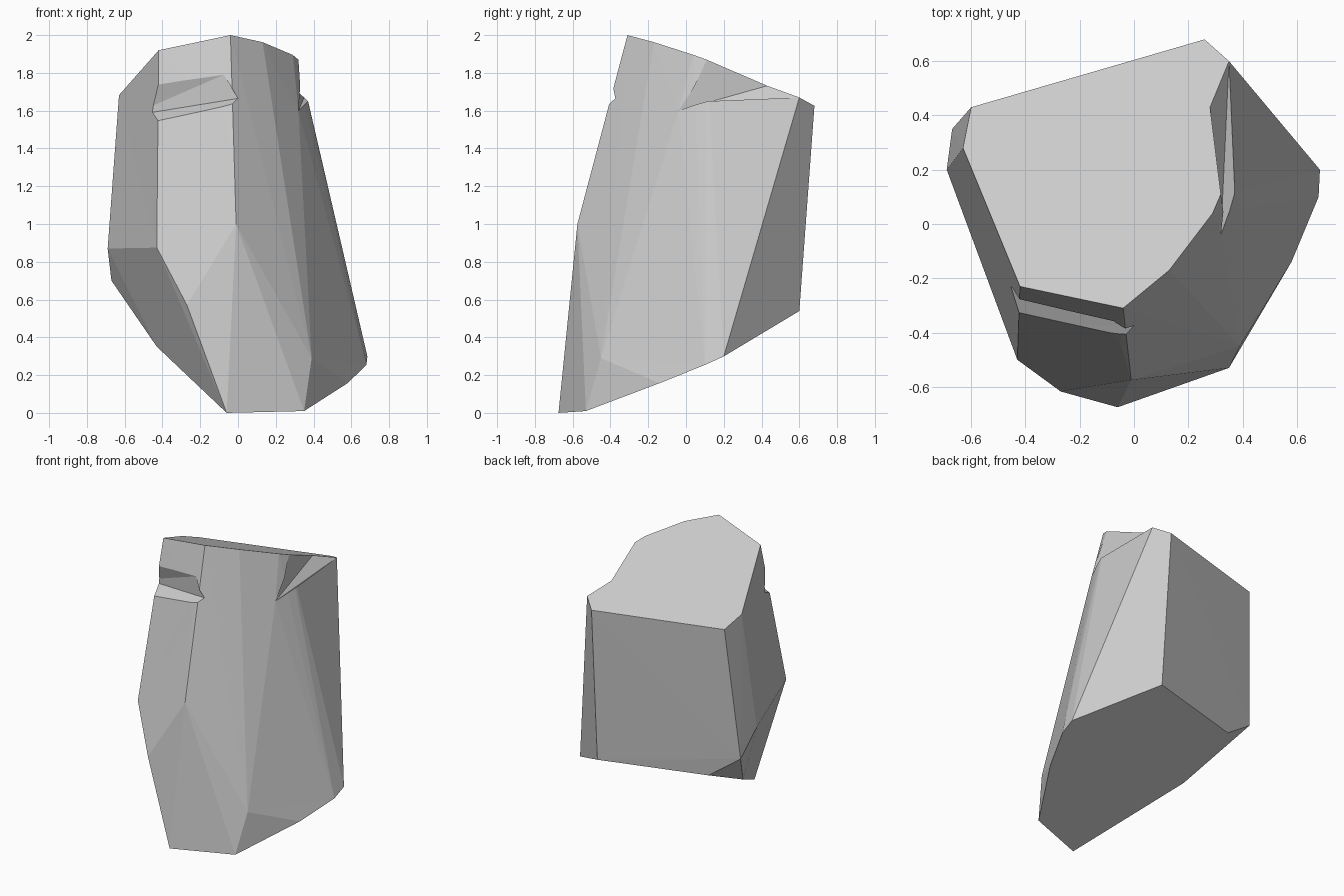
import bpy, bmesh
from math import radians
from mathutils import Vector as V

if "Cube" in bpy.data.objects:
    bpy.data.objects.remove(bpy.data.objects["Cube"])


def hull(name, points):
    """Flat-faced solid wrapped around a handful of corner points."""
    bm = bmesh.new()
    for p in points:
        bm.verts.new(p)
    res = bmesh.ops.convex_hull(bm, input=bm.verts[:])
    junk = {g for g in res["geom_interior"] + res["geom_unused"]
            if isinstance(g, bmesh.types.BMVert) and g.is_valid}
    bmesh.ops.delete(bm, geom=list(junk), context='VERTS')
    bmesh.ops.dissolve_limit(bm, angle_limit=radians(0.8),
                             verts=bm.verts[:], edges=bm.edges[:])
    bmesh.ops.triangulate(bm, faces=bm.faces[:])
    bmesh.ops.recalc_face_normals(bm, faces=bm.faces[:])
    mesh = bpy.data.meshes.new(name)
    bm.to_mesh(mesh)
    bm.free()
    obj = bpy.data.objects.new(name, mesh)
    bpy.context.collection.objects.link(obj)
    return obj


def carve(body, cutter):
    mod = body.modifiers.new(cutter.name, 'BOOLEAN')
    mod.operation = 'DIFFERENCE'
    mod.solver = 'EXACT'
    mod.object = cutter
    cutter.hide_render = True
    cutter.hide_viewport = True


def top(x, y):
    """Point on the sloping top facet."""
    return V((x, y, 1.876 + 0.123 * x - 0.4154 * y))


def base(x, y):
    """Point on the sloping underside."""
    return V((x, y, max(0, 0.301 - 0.137 * x + 0.459 * y)))


# Main rock
hub = V((0.32, -0.04, 1.60))
rim = [top(x, y) for x, y in (
    (-0.60, 0.43), (0.26, 0.68), (0.35, 0.60), (0.32, 0.11), (0.29, 0.04),
    (0.13, -0.17), (-0.04, -0.31), (-0.42, -0.23), (-0.63, 0.28))]
foot = [base(x, y) for x, y in (
    (-0.06, -0.675), (0.15, -0.60), (0.35, -0.53), (0.58, -0.14), (0.68, 0.10),
    (0.685, 0.20), (0.27, 0.60), (-0.45, 0.395), (-0.43, -0.02))]
ledge_l, ledge_r = V((-0.425, -0.32, 1.55)), V((-0.09, -0.40, 1.62))
sides = [hub, ledge_l, ledge_r,
         (-0.69, 0.20, 0.87), (-0.67, 0.35, 0.70), (-0.43, -0.50, 0.875),
         (-0.27, -0.617, 0.57), (-0.01, -0.575, 1.00), (0.39, -0.45, 0.29),
         (-0.05, -0.44, 1.50)]
rock = hull("rock", rim + foot + sides)

# Shallow ledge chipped out of the upper front
a, b = V((-0.42, -0.28, 1.73)), V((-0.16, -0.345, 1.73))
c, d = V((-0.06, -0.355, 1.655)), V((-0.46, -0.23, 1.59))
g = V((-0.075, -0.357, 1.79))
left, right = d + 0.3 * (d - c), c + 0.15 * (c - d)
a_out = a + 0.3 * (a - b)
fwd = V((0, -0.2, 0))
carve(rock, hull("front_chip", [
    left, right, left + 2 * (ledge_l - d), right + 2.5 * (ledge_r - c),
    a_out, b, g, a_out + fwd, g + fwd]))

# Shallow chip on the upper right edge
k, m, r = top(0.32, 0.11), top(0.28, 0.43), top(0.35, 0.60)
normal = (r - hub).cross(k - hub).normalized()
if normal.x < 0:
    normal.negate()
outer = (hub + k + r) / 3 + 0.12 * normal
carve(rock, hull("right_chip",
                 [hub, outer] + [hub + 1.25 * (p - hub) for p in (k, m, r)]))
